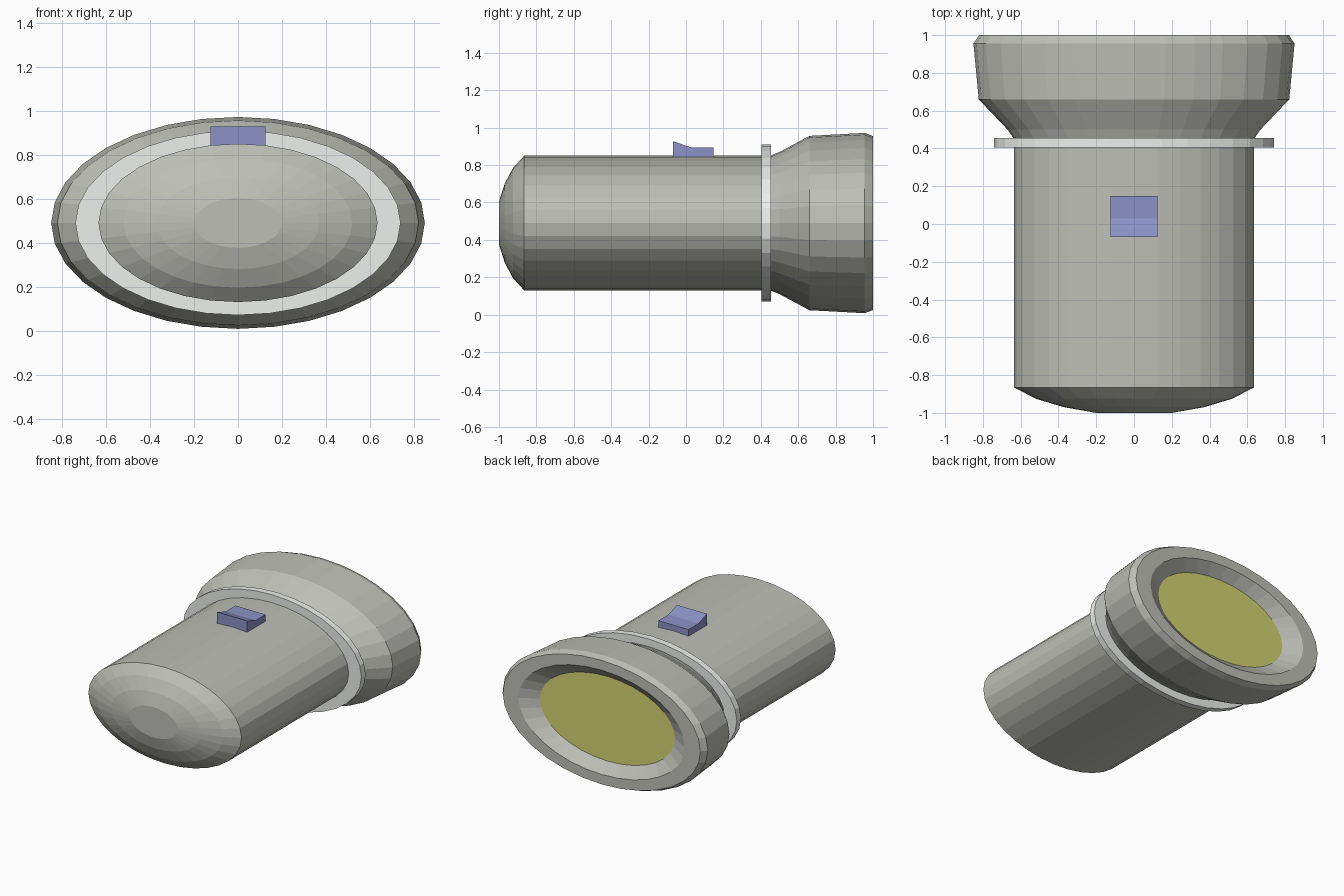
import bpy, bmesh, math

if "Cube" in bpy.data.objects:
    bpy.data.objects.remove(bpy.data.objects["Cube"])

SIDES = 32      # facets around the oval section
FLAT = 0.567    # height / width ratio of the oval
CZ = 0.49       # height of the long axis


def material(name, rgb):
    m = bpy.data.materials.new(name)
    m.diffuse_color = (*rgb, 1)
    m.use_nodes = True
    m.node_tree.nodes["Principled BSDF"].inputs["Base Color"].default_value = m.diffuse_color
    return m


def finish(bm, name, mat):
    bmesh.ops.recalc_face_normals(bm, faces=bm.faces)
    me = bpy.data.meshes.new(name)
    bm.to_mesh(me)
    bm.free()
    ob = bpy.data.objects.new(name, me)
    bpy.context.collection.objects.link(ob)
    me.materials.append(mat)
    return ob


def oval_lathe(name, profile, mat, cap_start=False, cap_end=False, loop=False):
    """Sweep (half width, y) points around the y axis as ovals."""
    bm = bmesh.new()
    rings = []
    for r, y in profile:
        rings.append([bm.verts.new((r * math.cos(a), y, CZ + FLAT * r * math.sin(a)))
                      for a in (2 * math.pi * i / SIDES for i in range(SIDES))])
    pairs = list(zip(rings, rings[1:]))
    if loop:
        pairs.append((rings[-1], rings[0]))
    for a, b in pairs:
        for i in range(SIDES):
            j = (i + 1) % SIDES
            bm.faces.new((a[i], a[j], b[j], b[i]))
    if cap_start:
        bm.faces.new(rings[0])
    if cap_end:
        bm.faces.new(rings[-1])
    return finish(bm, name, mat)


grey = material("warm_grey", (0.52, 0.52, 0.48))
pale = material("pale_grey", (0.84, 0.87, 0.84))
blue = material("blue", (0.26, 0.29, 0.56))
yellow = material("yellow", (0.66, 0.66, 0.17))

# Housing: domed tail, barrel, flared head and recessed reflector rim
oval_lathe("housing", [
    (0.20, -1.0), (0.37, -0.97), (0.52, -0.925), (0.635, -0.865),
    (0.635, 0.45), (0.67, 0.50), (0.822, 0.66), (0.85, 0.955),
    (0.82, 1.0), (0.69, 1.0), (0.56, 0.93)], grey, cap_start=True)

# Lens disc at the bottom of the recess
bm = bmesh.new()
bm.faces.new([bm.verts.new((0.56 * math.cos(a), 0.93, CZ + FLAT * 0.56 * math.sin(a)))
              for a in (-2 * math.pi * i / SIDES for i in range(SIDES))])
lens = finish(bm, "lens", yellow)
if lens.data.polygons[0].normal.y < 0:
    lens.data.flip_normals()

# Collar ring between barrel and head
oval_lathe("collar_ring", [(0.62, 0.405), (0.74, 0.405), (0.74, 0.455), (0.62, 0.455)],
           pale, loop=True)

# Rocker switch: side profile extruded across the width
bm = bmesh.new()
side = [(-0.07, 0.83), (0.148, 0.83), (0.148, 0.893), (0.03, 0.893), (-0.07, 0.928)]
face = bm.faces.new([bm.verts.new((-0.125, y, z)) for y, z in side])
ext = bmesh.ops.extrude_face_region(bm, geom=[face])
bmesh.ops.translate(bm, vec=(0.25, 0, 0),
                    verts=[g for g in ext["geom"] if isinstance(g, bmesh.types.BMVert)])
if not face.is_valid or len(bm.faces) < 7:
    bm.faces.new([v for v in bm.verts if v.co.x < 0])
finish(bm, "switch", blue)
